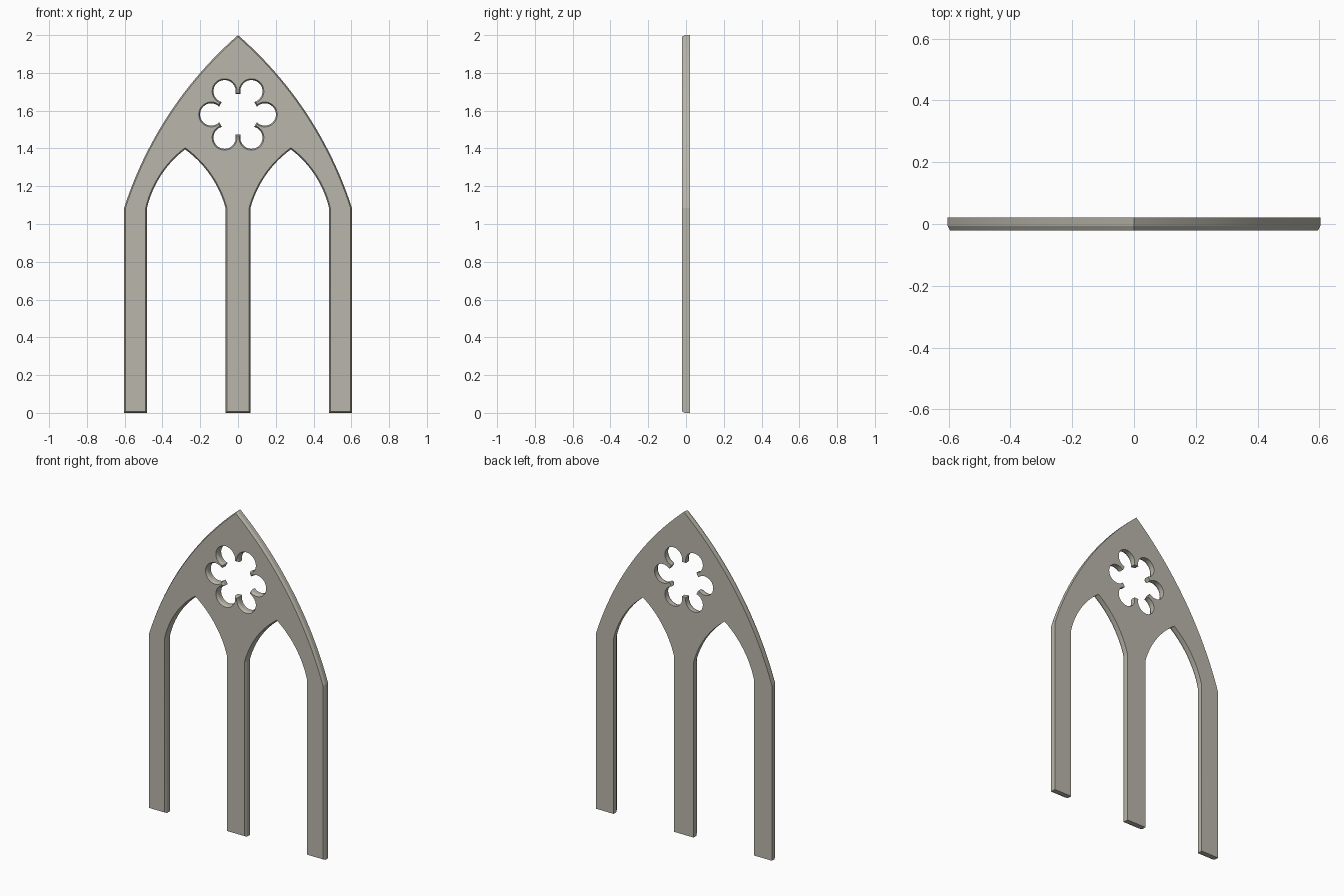
import bpy
import bmesh
from math import atan, atan2, cos, sin, pi, radians, sqrt
from mathutils import Vector

cube = bpy.data.objects.get("Cube")
if cube:
    bpy.data.objects.remove(cube, do_unlink=True)

HALF_DEPTH = 0.021
CHAMFER_WIDTH, CHAMFER_DEPTH = 0.007, 0.015
SPRING = 1.085              # height where the arches begin
OUTER, INNER, MULLION = 0.603, 0.482, 0.066


def arc(p, q, rise, steps):
    """Points from p to q on an arc bulging to the left of travel by rise."""
    p, q = Vector(p), Vector(q)
    along = (q - p).normalized()
    left = Vector((-along.y, along.x))
    chord = (q - p).length
    half = 2 * atan(2 * abs(rise) / chord)
    radius = chord / 2 / sin(half)
    side = 1 if rise > 0 else -1
    points = []
    for i in range(steps + 1):
        a = half * (2 * i / steps - 1)
        points.append((p + q) / 2 + along * radius * sin(a)
                      + left * side * radius * (cos(a) - cos(half)))
    return points


def offset(loop, width):
    """Mitred offset of a closed loop to the right of travel."""
    result = []
    for i, p in enumerate(loop):
        d1 = (p - loop[i - 1]).normalized()
        d2 = (loop[(i + 1) % len(loop)] - p).normalized()
        n1, n2 = Vector((d1.y, -d1.x)), Vector((d2.y, -d2.x))
        result.append(p + (n1 + n2) * width / (1 + n1.dot(n2)))
    return result


# Outer outline with two lancet openings: right half, then mirrored
apex = (0.28, 1.395)
half_outline = arc((0, 2), (OUTER, SPRING), 0.075, 24)
half_outline += [Vector((OUTER, 0)), Vector((INNER, 0))]
half_outline += arc((INNER, SPRING), apex, -0.032, 14)
half_outline += arc(apex, (MULLION, SPRING), -0.032, 14)[1:]
half_outline.append(Vector((MULLION, 0)))
outline = half_outline + [Vector((-p.x, p.y)) for p in reversed(half_outline[1:])]

# Six-petalled rosette opening
CENTRE = Vector((0, 1.58))
REACH, PETAL, CORE = 0.142, 0.059, 0.108
meet_x = (CORE ** 2 - PETAL ** 2 + REACH ** 2) / (2 * REACH)
sweep = atan2(sqrt(CORE ** 2 - meet_x ** 2), meet_x - REACH)
STEPS = 24
rosette = []
for k in range(6):
    turn = k * pi / 3
    hub = CENTRE + Vector((cos(turn), sin(turn))) * REACH
    for i in range(STEPS + 1):
        a = turn + sweep * (2 * i / STEPS - 1)
        rosette.append(hub + Vector((cos(a), sin(a))) * PETAL)

# Slab with chamfered front edges
bm = bmesh.new()
front_edges, back_edges = [], []


def ring(points, y):
    return [bm.verts.new((p.x, y, p.y)) for p in points]


for loop in (outline, rosette):
    front = ring(offset(loop, CHAMFER_WIDTH), -HALF_DEPTH)
    middle = ring(loop, -HALF_DEPTH + CHAMFER_DEPTH)
    back = ring(loop, HALF_DEPTH)
    for i in range(len(loop)):
        j = (i + 1) % len(loop)
        for a, b in ((front, middle), (middle, back)):
            bm.faces.new((a[i], a[j], b[j], b[i]))
        front_edges.append(bm.edges.get((front[i], front[j])))
        back_edges.append(bm.edges.get((back[i], back[j])))

for edges, y in ((front_edges, -1), (back_edges, 1)):
    bmesh.ops.triangle_fill(bm, edges=edges, use_beauty=True, normal=(0, y, 0))
bmesh.ops.recalc_face_normals(bm, faces=bm.faces[:])

mesh = bpy.data.meshes.new("window_tracery")
bm.to_mesh(mesh)
bm.free()
tracery = bpy.data.objects.new("window_tracery", mesh)
bpy.context.collection.objects.link(tracery)

# Pale stone
stone = bpy.data.materials.new("pale_stone")
stone.use_nodes = True
colour = (0.49, 0.472, 0.405, 1)
stone.diffuse_color = colour
stone.node_tree.nodes["Principled BSDF"].inputs["Base Color"].default_value = colour
mesh.materials.append(stone)

bpy.ops.object.select_all(action="DESELECT")
tracery.select_set(True)
bpy.context.view_layer.objects.active = tracery
bpy.ops.object.shade_smooth_by_angle(angle=radians(15))
